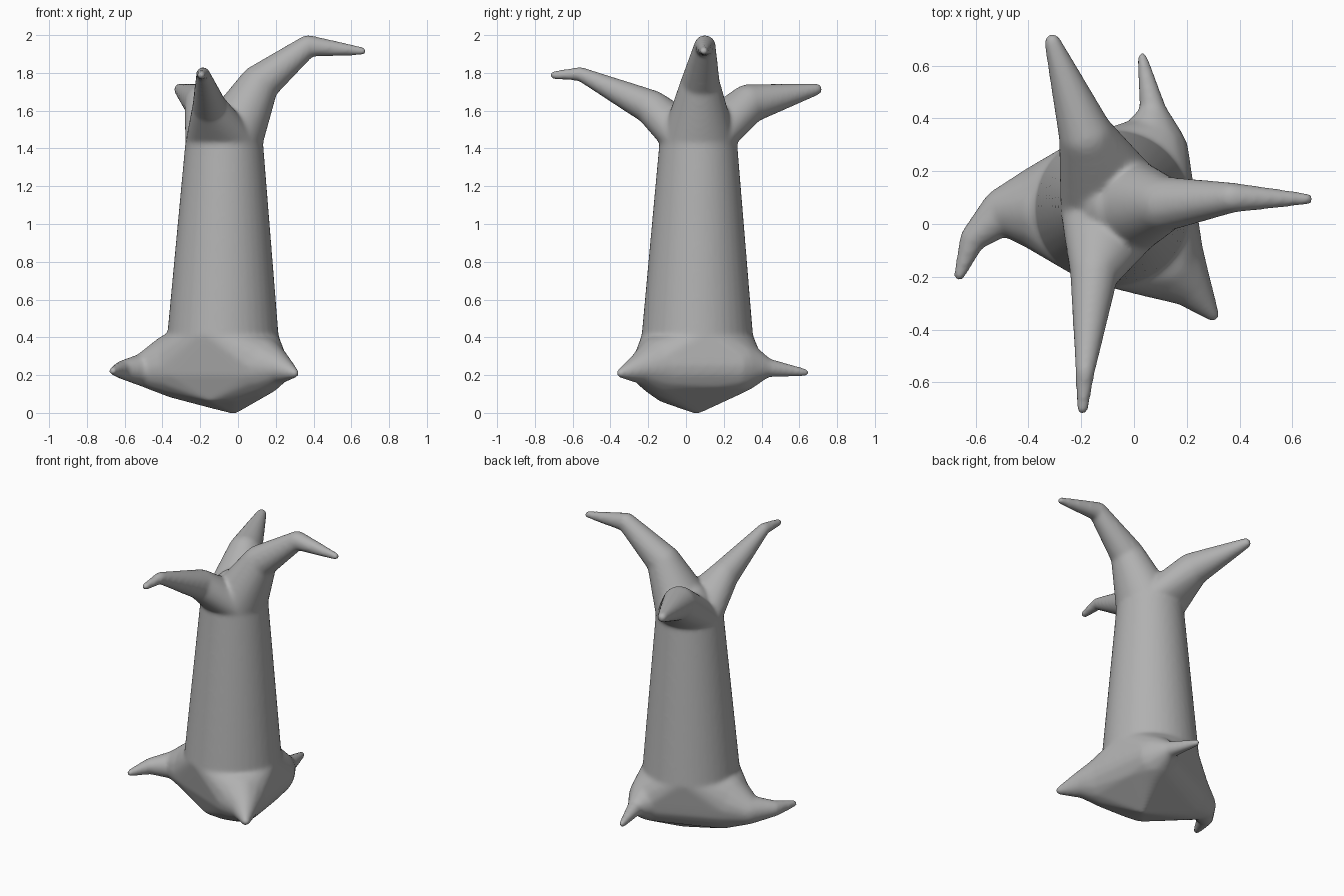
import bpy, bmesh, math
from mathutils import Vector

if "Cube" in bpy.data.objects:
    bpy.data.objects.remove(bpy.data.objects["Cube"])


def ball(x, y, z, r):
    """Points on a sphere."""
    pts = [Vector((x, y, z + r)), Vector((x, y, z - r))]
    for i in range(1, 10):
        t = math.pi * i / 10
        for j in range(20):
            a = math.tau * j / 20
            pts.append(Vector((x + r * math.sin(t) * math.cos(a),
                               y + r * math.sin(t) * math.sin(a),
                               z + r * math.cos(t))))
    return pts


def ring(x, y, z, r):
    """Points on a level circle."""
    return [Vector((x + r * math.cos(math.tau * j / 40),
                    y + r * math.sin(math.tau * j / 40), z)) for j in range(40)]


final = bmesh.new()


def hull(points):
    """Add the closed convex skin around the points."""
    bm = bmesh.new()
    for p in points:
        bm.verts.new(p)
    res = bmesh.ops.convex_hull(bm, input=bm.verts[:])
    junk = {e for e in res["geom_interior"] + res["geom_unused"]
            if isinstance(e, bmesh.types.BMVert)}
    bmesh.ops.delete(bm, geom=list(junk), context='VERTS')
    bmesh.ops.recalc_face_normals(bm, faces=bm.faces[:])
    tmp = bpy.data.meshes.new("hull_part")
    bm.to_mesh(tmp)
    bm.free()
    final.from_mesh(tmp)
    bpy.data.meshes.remove(tmp)


def limb(nodes):
    """Tapered limb through (x, y, z, radius) nodes."""
    for a, b in zip(nodes, nodes[1:]):
        hull(ball(*a) + ball(*b))


# Trunk
low = ring(-0.08, 0.06, 0.41, 0.295)
high = ring(-0.073, 0.065, 1.43, 0.206)
hull(low + high)

# Branches: right, front, back
branches = [
    [(0.11, 0.075, 1.738, 0.105), (0.37, 0.1, 1.943, 0.058), (0.659, 0.095, 1.915, 0.022)],
    [(-0.15, -0.18, 1.615, 0.093), (-0.185, -0.56, 1.795, 0.037), (-0.195, -0.699, 1.788, 0.023)],
    [(-0.18, 0.33, 1.635, 0.105), (-0.309, 0.69, 1.713, 0.032)],
]
for nodes in branches:
    hull(high + ball(*nodes[0]))
    limb(nodes)
hull(high + ball(-0.07, 0.065, 1.5, 0.14))

# Roots: left, front right, back
roots = [
    [(-0.31, 0.06, 0.255, 0.18), (-0.49, 0.05, 0.228, 0.09),
     (-0.61, -0.055, 0.228, 0.05), (-0.662, -0.195, 0.222, 0.022)],
    [(0.1, -0.12, 0.25, 0.165), (0.2, -0.22, 0.24, 0.09), (0.299, -0.345, 0.21, 0.025)],
    [(0.06, 0.26, 0.25, 0.15), (0.075, 0.42, 0.24, 0.052), (0.031, 0.63, 0.214, 0.021)],
]
base = low + [Vector(p) for p in ((-0.02, 0.06, -0.008), (-0.15, -0.13, 0.062),
                                  (-0.02, -0.14, 0.062), (0.18, 0.16, 0.135),
                                  (0.02, 0.26, 0.095))]
for nodes in roots:
    base += ball(*nodes[0])
    limb(nodes)
hull(base)

# Merge everything into one smooth skin
mesh = bpy.data.meshes.new("tree_stump")
final.to_mesh(mesh)
final.free()
tree = bpy.data.objects.new("tree_stump", mesh)
bpy.context.collection.objects.link(tree)
grey = bpy.data.materials.new("bark_grey")
grey.diffuse_color = (0.44, 0.44, 0.44, 1)
grey.use_nodes = True
grey.node_tree.nodes["Principled BSDF"].inputs["Base Color"].default_value = grey.diffuse_color
mesh.materials.append(grey)
remesh = tree.modifiers.new("merge", 'REMESH')
remesh.mode = 'VOXEL'
remesh.voxel_size = 0.011
remesh.use_smooth_shade = True
soft = tree.modifiers.new("soften", 'SMOOTH')
soft.factor = 0.5
soft.iterations = 12
